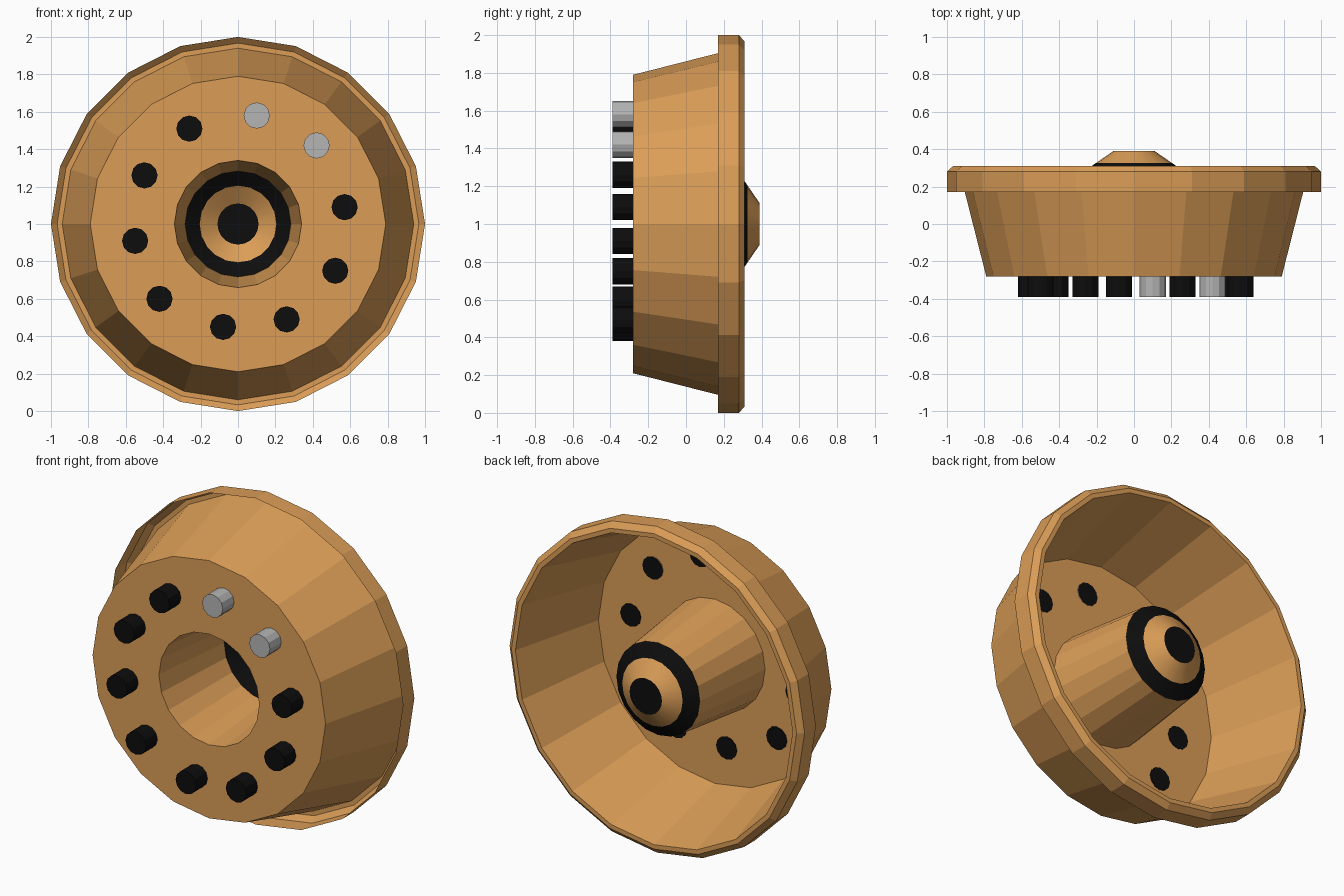
import bpy, bmesh
from math import sin, cos, tau, radians
from mathutils import Matrix, Vector

cube = bpy.data.objects.get("Cube")
if cube:
    bpy.data.objects.remove(cube)

SIDES = 20
CENTRE_Z = 1.0


def material(name, rgb):
    mat = bpy.data.materials.new(name)
    mat.use_nodes = True
    colour = (*rgb, 1)
    mat.diffuse_color = colour
    bsdf = next(n for n in mat.node_tree.nodes if n.type == 'BSDF_PRINCIPLED')
    bsdf.inputs["Base Color"].default_value = colour
    return mat


bronze = material("warm bronze", (0.71, 0.34, 0.095))
black = material("black", (0.004, 0.004, 0.004))
grey = material("light grey", (0.46, 0.46, 0.46))


def make_object(name, bm, mats):
    mesh = bpy.data.meshes.new(name)
    bm.to_mesh(mesh)
    bm.free()
    for mat in mats:
        mesh.materials.append(mat)
    obj = bpy.data.objects.new(name, mesh)
    bpy.context.collection.objects.link(obj)
    return obj


def lathe(name, profile, mats, bands=None, cap=None):
    """Spin (radius, y) points round the y axis; bands gives a material per strip."""
    bm = bmesh.new()
    rings = []
    for radius, y in profile:
        rings.append([bm.verts.new((radius * sin(k * tau / SIDES), y,
                                    CENTRE_Z + radius * cos(k * tau / SIDES)))
                      for k in range(SIDES)])
    for i, (a, b) in enumerate(zip(rings, rings[1:])):
        for k in range(SIDES):
            n = (k + 1) % SIDES
            face = bm.faces.new((a[k], b[k], b[n], a[n]))
            face.material_index = bands[i] if bands else 0
    if cap is not None:
        bm.faces.new(rings[-1]).material_index = cap
    bmesh.ops.recalc_face_normals(bm, faces=bm.faces)
    return make_object(name, bm, mats)


# Thin cup: central tube, front plate, flared wall, flat lip, chamfer, open flange
lathe("cup_shell",
      [(0.283, 0.27), (0.34, -0.28), (0.79, -0.28), (0.94, 0.31),
       (0.967, 0.31), (1.0, 0.28), (1.0, 0.17)], [bronze])

# Hub cap closing the tube at the back: black ring, bronze cone, black tip
hub = lathe("hub_cap", [(0.283, 0.27), (0.205, 0.325), (0.11, 0.39)],
            [bronze, black], bands=[1, 0], cap=1)
bpy.context.view_layer.objects.active = hub
hub.select_set(True)
bpy.ops.object.shade_smooth_by_angle(angle=radians(30))
hub.select_set(False)


# Ring of pins through the front plate, each with a black back end
def pin(name, x, z, mat):
    front, back = -0.39, -0.276
    bm = bmesh.new()
    place = (Matrix.Translation((x, (front + back) / 2, CENTRE_Z + z))
             @ Matrix.Rotation(radians(90), 4, 'X'))
    bmesh.ops.create_cone(bm, cap_ends=True, segments=12, radius1=0.07,
                          radius2=0.07, depth=back - front, matrix=place)
    for face in bm.faces:
        face.material_index = int(face.normal.dot(Vector((0, 1, 0))) > 0.9)
    make_object(name, bm, [mat, black])


grey_pins = [(0.1, 0.58), (0.42, 0.42)]
black_pins = [(0.57, 0.09), (0.52, -0.25), (0.26, -0.51), (-0.08, -0.55),
              (-0.42, -0.4), (-0.55, -0.09), (-0.5, 0.26), (-0.26, 0.51)]
for label, spots, mat in (("grey_pin", grey_pins, grey),
                          ("black_pin", black_pins, black)):
    for i, (x, z) in enumerate(spots, 1):
        pin(f"{label}_{i}", x, z, mat)
